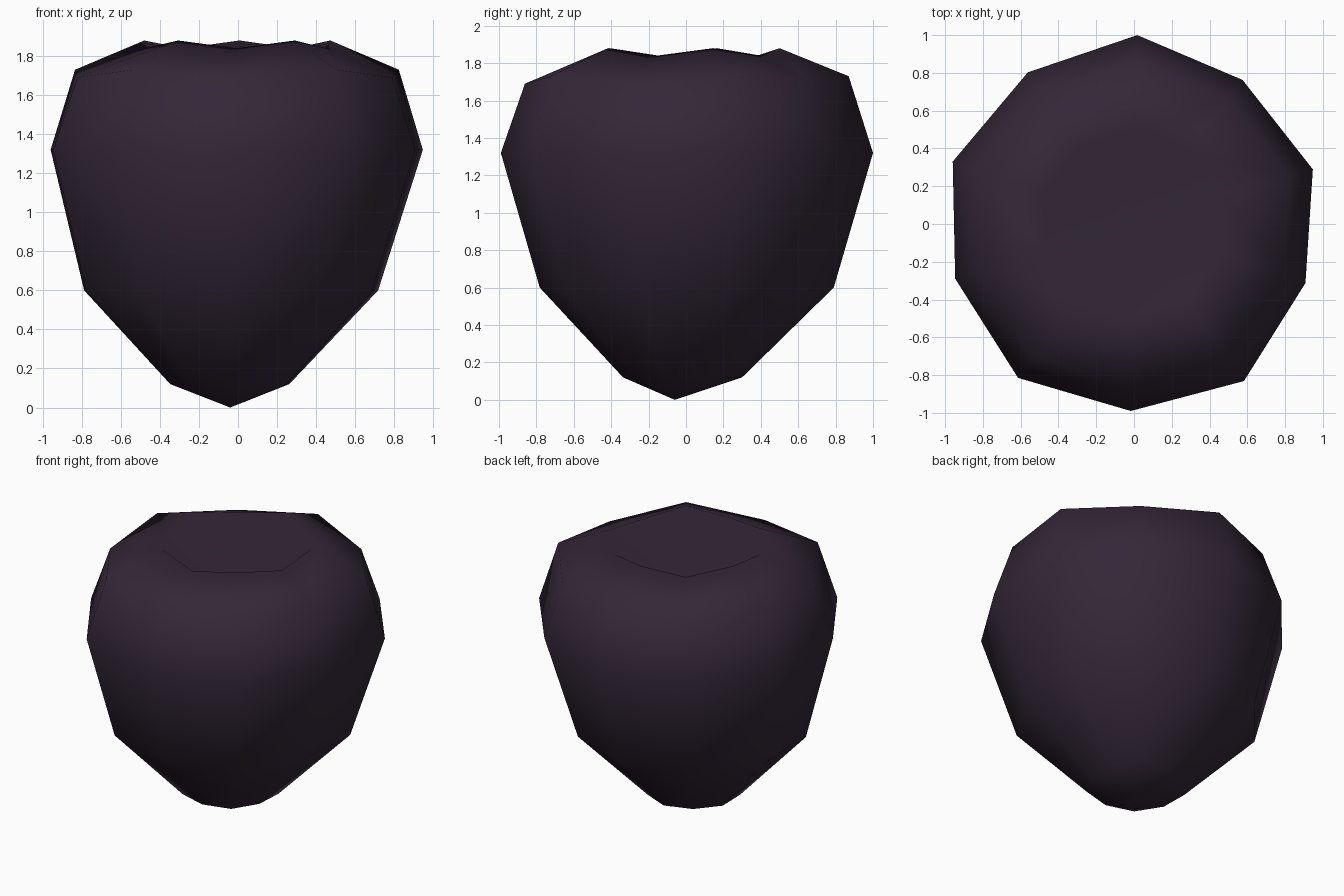
import bpy, bmesh, math

if "Cube" in bpy.data.objects:
    bpy.data.objects.remove(bpy.data.objects["Cube"])

SIDES = 10
# slightly uneven outline, one radius factor per side
UNEVEN = [0.99, 0.955, 1.0, 0.98, 1.015, 0.99, 1.02, 0.99, 1.015, 0.96]

# rings: radius, height, drop on every other side, centre x, centre y
RINGS = [
    (0.32, 0.12, 0.00, -0.04, -0.02),
    (0.79, 0.60, 0.00, -0.03, 0.00),
    (1.00, 1.32, 0.00, 0.00, 0.00),
    (0.87, 1.73, 0.04, 0.00, 0.00),
    (0.50, 1.88, 0.04, 0.00, 0.00),
]

skin = bpy.data.materials.new("dark purple skin")
skin.diffuse_color = (0.033, 0.020, 0.038, 1)
skin.use_nodes = True
skin.node_tree.nodes["Principled BSDF"].inputs["Base Color"].default_value = skin.diffuse_color

# fruit body, with a stem hollow sunk into the top
bm = bmesh.new()
loops = []
for r, z, drop, cx, cy in RINGS:
    loop = []
    for i in range(SIDES):
        a = math.radians(17 + 36 * i)
        rr = r * UNEVEN[i]
        loop.append(bm.verts.new((cx + rr * math.cos(a), cy + rr * math.sin(a),
                                  z - drop * (i % 2))))
    loops.append(loop)
bottom = bm.verts.new((-0.04, -0.06, 0))
hollow = bm.verts.new((0, 0, 1.45))

for i in range(SIDES):
    j = (i + 1) % SIDES
    for lo, hi in zip(loops, loops[1:]):
        bm.faces.new((lo[i], lo[j], hi[j], hi[i]))
    bm.faces.new((bottom, loops[0][j], loops[0][i]))
    bm.faces.new((loops[-1][i], loops[-1][j], hollow))

bmesh.ops.recalc_face_normals(bm, faces=bm.faces)
for f in bm.faces:
    f.smooth = True

mesh = bpy.data.meshes.new("fruit_body")
bm.to_mesh(mesh)
bm.free()
mesh.materials.append(skin)
body = bpy.data.objects.new("fruit_body", mesh)
bpy.context.collection.objects.link(body)
